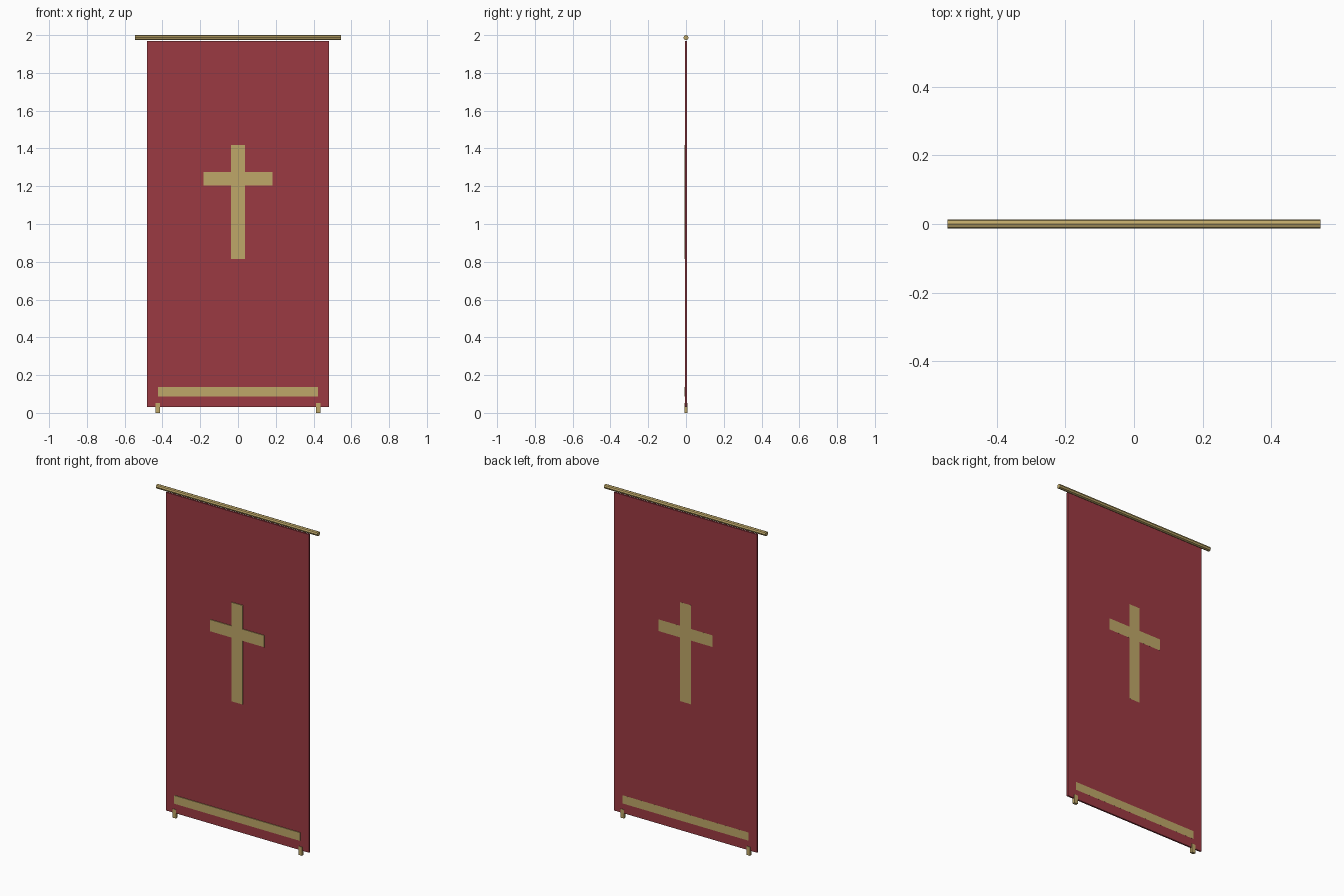
import bpy
from math import pi

if "Cube" in bpy.data.objects:
    bpy.data.objects.remove(bpy.data.objects["Cube"])


def material(name, color):
    m = bpy.data.materials.new(name)
    m.diffuse_color = (*color, 1.0)
    m.use_nodes = True
    m.node_tree.nodes["Principled BSDF"].inputs["Base Color"].default_value = m.diffuse_color
    return m


CLOTH = material("red_cloth", (0.33, 0.042, 0.055))
GOLD = material("gold", (0.52, 0.39, 0.14))


def box(name, x, y, z, mat):
    """Box from (min, max) ranges on each axis."""
    bpy.ops.mesh.primitive_cube_add(size=1, location=[(a + b) / 2 for a, b in (x, y, z)])
    ob = bpy.context.object
    ob.name = name
    ob.scale = [b - a for a, b in (x, y, z)]
    bpy.ops.object.transform_apply(location=False, rotation=False, scale=True)
    ob.data.materials.append(mat)
    return ob


# hanging cloth panel
box("banner_cloth", (-0.482, 0.482), (-0.005, 0.005), (0.03, 1.968), CLOTH)

# gold trim, let through the cloth and flush with its back
FRONT, BACK = -0.009, 0.0052
box("cross_upright", (-0.037, 0.037), (FRONT, BACK), (0.815, 1.418), GOLD)
box("cross_arm", (-0.183, 0.183), (FRONT, BACK), (1.203, 1.274), GOLD)
box("bottom_stripe", (-0.424, 0.424), (FRONT, BACK), (0.088, 0.138), GOLD)

# small weights at the lower corners
for side, label in ((-1, "left"), (1, "right")):
    cx = side * 0.425
    box(f"bottom_weight_{label}", (cx - 0.012, cx + 0.012), (-0.008, 0.008), (0.0, 0.053), GOLD)

# eight-sided hanging rod
R = 0.0135
bpy.ops.mesh.primitive_cylinder_add(vertices=8, radius=R, depth=1.088,
                                    location=(0, 0, 2 - R), rotation=(0, pi / 2, 0))
rod = bpy.context.object
rod.name = "hanging_rod"
rod.data.materials.append(GOLD)
